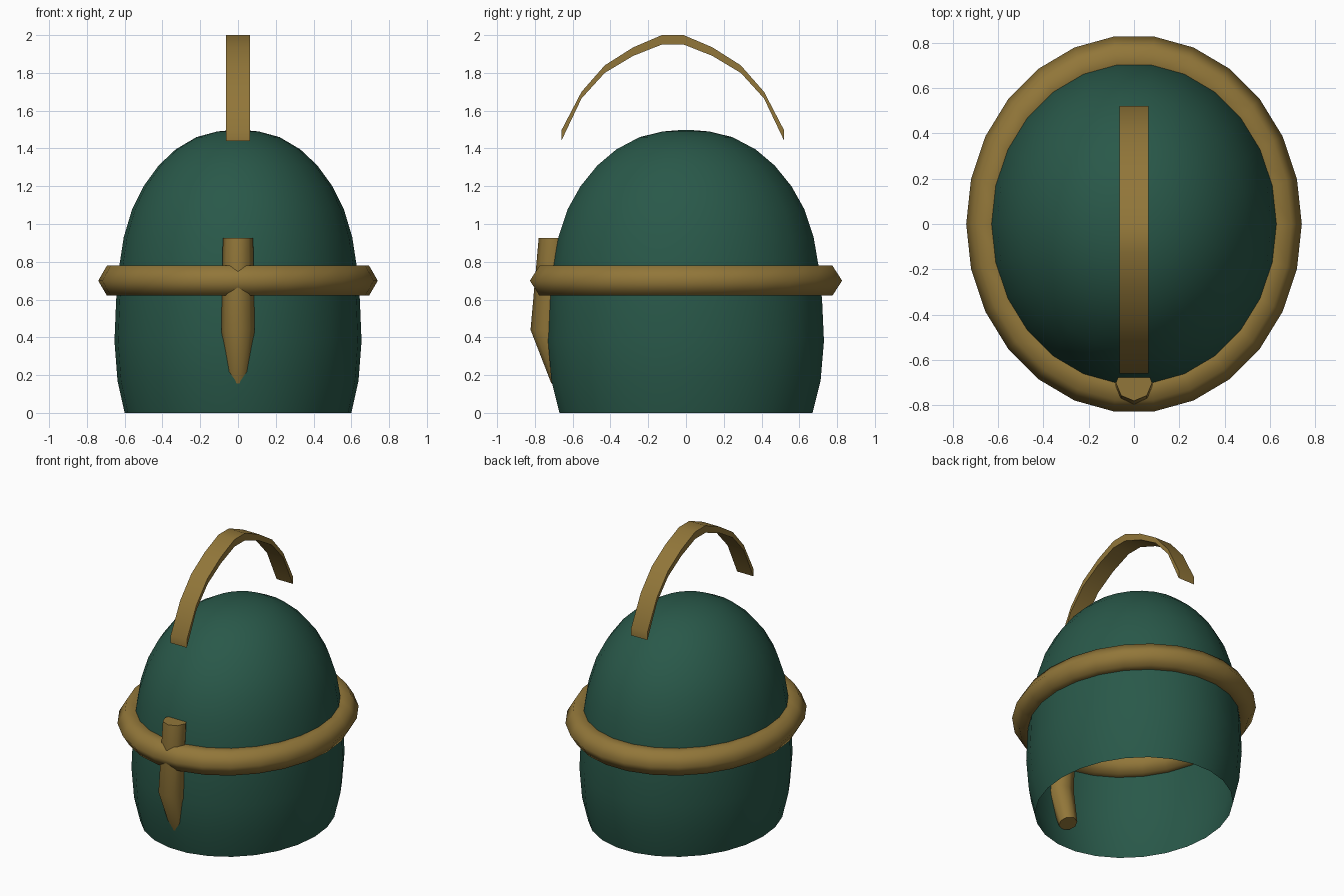
import bpy, bmesh, math
from mathutils import Vector

cube = bpy.data.objects.get("Cube")
if cube:
    bpy.data.objects.remove(cube, do_unlink=True)

SIDES = 26
STRETCH = 1.125   # the helmet is longer front to back


def material(name, colour):
    mat = bpy.data.materials.new(name)
    mat.use_nodes = True
    mat.diffuse_color = (*colour, 1)
    for node in mat.node_tree.nodes:
        if node.type == 'BSDF_PRINCIPLED':
            node.inputs["Base Color"].default_value = (*colour, 1)
    return mat


green = material("dark green", (0.022, 0.098, 0.067))
brass = material("dull brass", (0.285, 0.182, 0.041))


def loft(name, rings, mat, closed=False, cap_start=False, cap_end=False, angle=180):
    """Join a sequence of equal rings into one surface."""
    bm = bmesh.new()
    loops = [[bm.verts.new(p) for p in ring] for ring in rings]
    n = len(loops[0])
    pairs = list(zip(loops, loops[1:]))
    if closed:
        pairs.append((loops[-1], loops[0]))
    for a, b in pairs:
        for i in range(n):
            j = (i + 1) % n
            bm.faces.new((a[i], a[j], b[j], b[i]))
    if cap_start:
        bm.faces.new(loops[0][::-1])
    if cap_end:
        bm.faces.new(loops[-1])
    bmesh.ops.recalc_face_normals(bm, faces=bm.faces)
    mesh = bpy.data.meshes.new(name)
    bm.to_mesh(mesh)
    bm.free()
    mesh.materials.append(mat)
    obj = bpy.data.objects.new(name, mesh)
    bpy.context.collection.objects.link(obj)
    bpy.ops.object.select_all(action='DESELECT')
    obj.select_set(True)
    bpy.context.view_layer.objects.active = obj
    bpy.ops.object.shade_smooth_by_angle(angle=math.radians(angle))
    return obj


def oval(radius, z):
    steps = [math.tau * i / SIDES for i in range(SIDES)]
    return [(radius * math.cos(t), STRETCH * radius * math.sin(t), z) for t in steps]


# Helmet shell, open at the bottom
shell = [(0.60, 0), (0.638, 0.17), (0.654, 0.38), (0.645, 0.6), (0.628, 0.78),
         (0.605, 0.93), (0.56, 1.08), (0.50, 1.2), (0.42, 1.31), (0.33, 1.395),
         (0.22, 1.46), (0.11, 1.49), (0.03, 1.497)]
loft("helmet_shell", [oval(r, z) for r, z in shell], green, cap_end=True)

# Six-sided band around the shell
band = []
for i in range(6):
    t = math.tau * i / 6
    band.append(oval(0.648 + 0.092 * math.cos(t), 0.70 + 0.092 * math.sin(t)))
loft("brow_band", band, brass, closed=True)

# Arched crest strap: half profile of (offset, outer z, inner z), mirrored
half = [(0.59, 1.495, 1.44), (0.483, 1.70, 1.665), (0.36, 1.84, 1.80),
        (0.21, 1.935, 1.89), (0.058, 2.0, 1.95)]
arch = [(-d, o, i) for d, o, i in half] + half[::-1]
strap = []
for d, outer, inner in arch:
    y = d - 0.07
    strap.append([(-0.063, y, outer), (0.063, y, outer),
                  (0.063, y, inner), (-0.063, y, inner)])
loft("crest_strap", strap, brass, cap_start=True, cap_end=True, angle=40)

# Bent plume tube at the front, its lower tip passing through the shell
path = [(-0.70, 0.925, 0.08), (-0.735, 0.44, 0.088), (-0.655, 0.172, 0.06)]
lean = [(1, 0), (1, 0), (0.957, 0.29)]
tube = []
for (y, z, r), (cy, cz) in zip(path, lean):
    ring = []
    for i in range(8):
        t = math.tau * i / 8
        s = r * math.cos(t)
        ring.append(Vector((r * math.sin(t), y + s * cy, z + s * cz)))
    tube.append(ring)
loft("plume_tube", tube, brass, cap_start=True, cap_end=True, angle=60)
